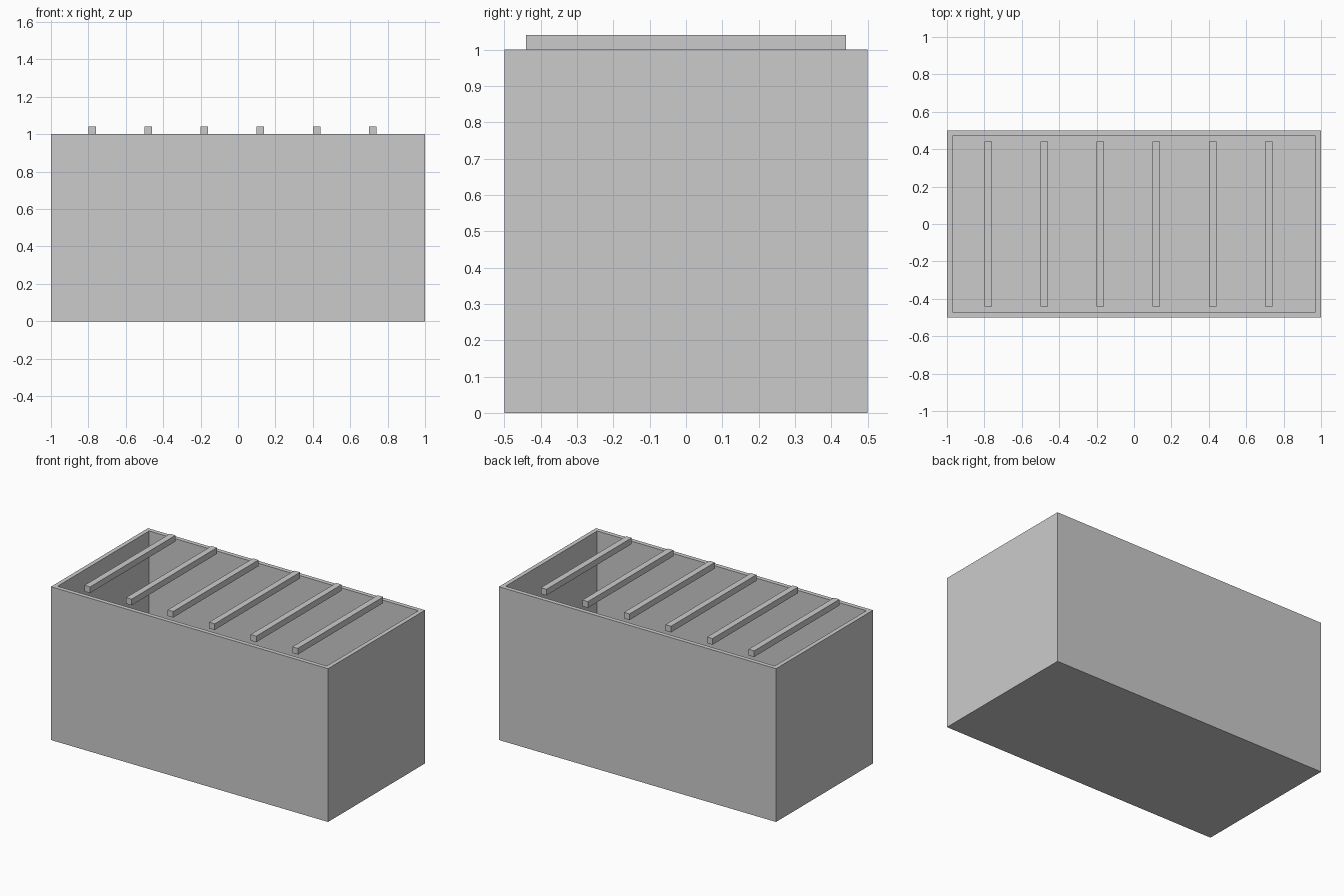
import bpy
import bmesh

default = bpy.data.objects.get("Cube")
if default:
    bpy.data.objects.remove(default, do_unlink=True)

LENGTH, DEPTH, HEIGHT, WALL = 2.0, 1.0, 1.0, 0.04
SLAT, SLAT_LENGTH, SLAT_GAP, FIRST_SLAT = 0.04, 0.88, 0.3, -0.78

grey = bpy.data.materials.new("plain grey")
grey.use_nodes = True
colour = (0.6, 0.6, 0.6, 1)
grey.diffuse_color = colour
grey.node_tree.nodes["Principled BSDF"].inputs["Base Color"].default_value = colour


def box(name, size, base):
    """Box of the given size, standing on the base point."""
    bm = bmesh.new()
    bmesh.ops.create_cube(bm, size=1)
    bmesh.ops.scale(bm, vec=size, verts=bm.verts)
    bmesh.ops.translate(bm, vec=(0, 0, size[2] / 2), verts=bm.verts)
    mesh = bpy.data.meshes.new(name)
    bm.to_mesh(mesh)
    bm.free()
    mesh.materials.append(grey)
    obj = bpy.data.objects.new(name, mesh)
    obj.location = base
    bpy.context.collection.objects.link(obj)
    return obj


# Open container: inset the top face for the rim, then push it down to the floor
container = box("container", (LENGTH, DEPTH, HEIGHT), (0, 0, 0))
bm = bmesh.new()
bm.from_mesh(container.data)
top = max(bm.faces, key=lambda f: f.calc_center_median().z)
bmesh.ops.inset_region(bm, faces=[top], thickness=WALL)
inner = bmesh.ops.extrude_discrete_faces(bm, faces=[top])["faces"]
bmesh.ops.translate(bm, vec=(0, 0, WALL - HEIGHT), verts=inner[0].verts)
bm.to_mesh(container.data)
bm.free()

# Row of slats across the opening
for i in range(6):
    box(f"slat_{i + 1}", (SLAT, SLAT_LENGTH, SLAT), (FIRST_SLAT + i * SLAT_GAP, 0, HEIGHT))
